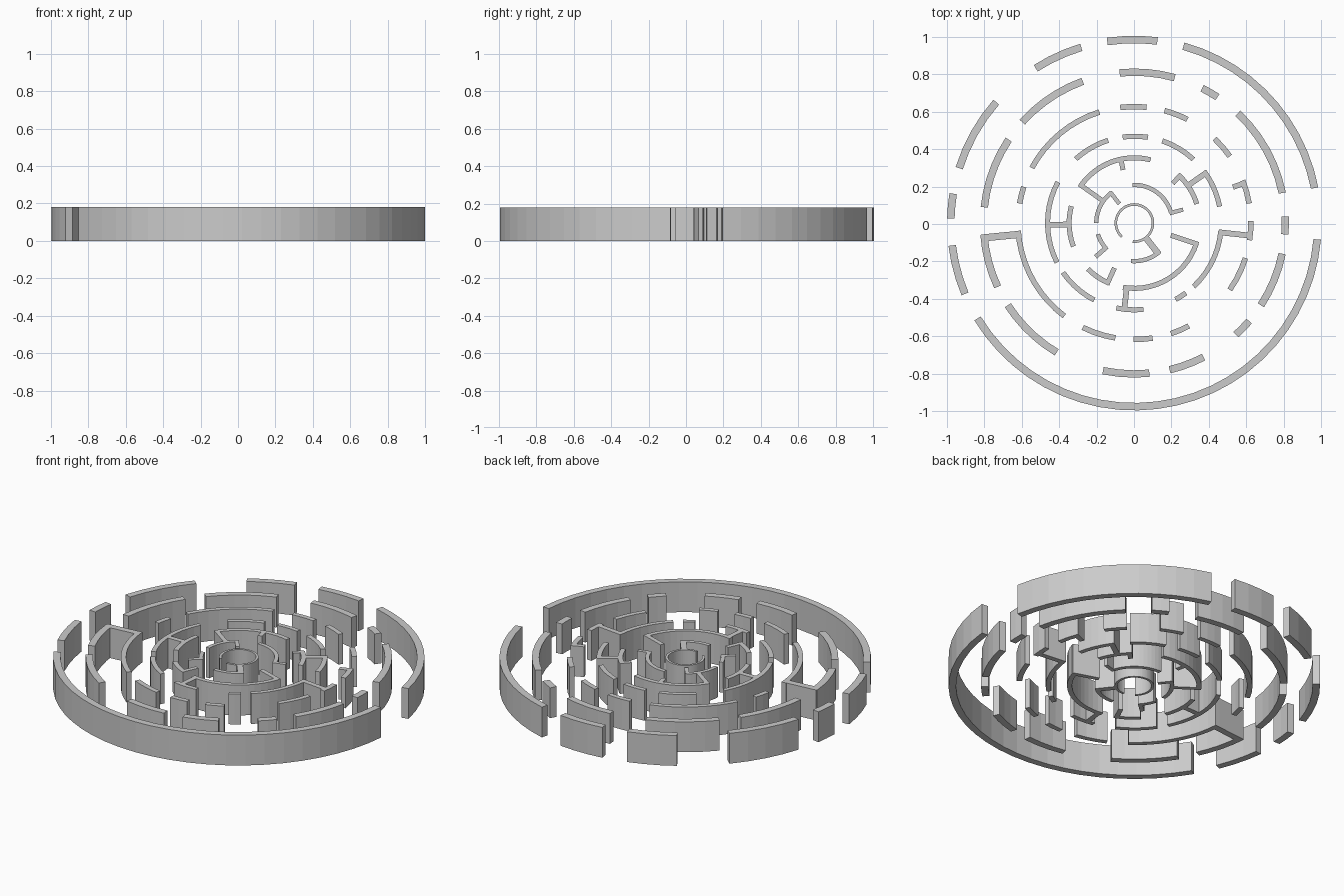
import bpy, bmesh
from math import sin, cos, radians, ceil

H = 0.18                # wall height
CX, CY = 0.002, 0.005   # centre of the rings
STEP = 6.0              # degrees per facet


def pol(r, a):
    return CX + r * cos(radians(a)), CY + r * sin(radians(a))


def strip(bm, pairs):
    """Solid wall from a run of (inner, outer) plan points."""
    cols = []
    for (i, o) in pairs:
        cols.append([bm.verts.new((p[0], p[1], z)) for p, z in ((i, 0), (o, 0), (o, H), (i, H))])
    for a, b in zip(cols, cols[1:]):
        for k in range(4):
            n = (k + 1) % 4
            bm.faces.new((a[k], b[k], b[n], a[n]))
    bm.faces.new(cols[0])
    bm.faces.new(cols[-1][::-1])


def arc(bm, r_in, r_out, a0, a1):
    n = max(1, ceil((a1 - a0) / STEP))
    strip(bm, [(pol(r_in, a0 + (a1 - a0) * k / n), pol(r_out, a0 + (a1 - a0) * k / n))
               for k in range(n + 1)])


def spoke(bm, angle, r0, r1, t):
    s, c = sin(radians(angle)) * t / 2, cos(radians(angle)) * t / 2
    pairs = []
    for r in (r0, r1):
        x, y = pol(r, angle)
        pairs.append(((x + s, y - c), (x - s, y + c)))
    strip(bm, pairs)


def finish(bm, name):
    bmesh.ops.recalc_face_normals(bm, faces=bm.faces)
    me = bpy.data.meshes.new(name)
    bm.to_mesh(me)
    bm.free()
    bpy.context.collection.objects.link(bpy.data.objects.new(name, me))


# ring walls: name, inner radius, outer radius, (start, end) angles
rings = [
    ("outer_ring_wall", 0.960, 1.000, [
        (11, 74.5), (82.8, 98.5), (106.8, 122.5), (138.8, 162.6),
        (170.8, 178.6), (187, 202.7), (211.3, 354.9)]),
    ("sixth_ring_wall", 0.786, 0.825, [
        (74.5, 95.6), (110, 138), (146.4, 174), (184.5, 205), (213, 239),
        (258, 275.7), (283.5, 297.3), (312.3, 319.5), (327, 348.3),
        (355.7, 362.5), (11.5, 46.7), (56.6, 63.3)]),
    ("fifth_ring_wall", 0.607, 0.636, [
        (84, 97), (107.5, 151.7), (161.9, 170.3), (183.8, 233), (243.7, 260.6),
        (269.5, 279), (288.3, 297.9), (325, 342.5), (351.5, 361),
        (9.7, 21.5), (35, 46.4), (62.9, 75)]),
    ("fourth_ring_wall", 0.450, 0.477, [
        (81, 97.8), (107.6, 132.5), (151.8, 207), (214.7, 242.5), (258, 276),
        (298.3, 306.4), (313, 355), (11, 36.5), (47.2, 71.2)]),
    ("third_ring_wall", 0.335, 0.362, [
        (75.6, 145.5), (165, 201), (224.5, 247), (260, 342), (17, 47)]),
    ("second_ring_wall", 0.192, 0.215, [
        (16, 93), (127, 180), (197, 222), (265, 311)]),
    ("centre_ring_wall", 0.092, 0.106, [(-95, 228)]),
]
for name, ri, ro, spans in rings:
    bm = bmesh.new()
    for a0, a1 in spans:
        arc(bm, ri, ro, a0, a1)
    finish(bm, name)

# radial walls and stubs: angle, inner radius, outer radius, thickness
spokes = [
    (185.6, 0.61, 0.82, 0.038), (-6.2, 0.452, 0.63, 0.03), (20, 0.56, 0.63, 0.028),
    (181.2, 0.34, 0.475, 0.03), (263.3, 0.34, 0.47, 0.03), (35, 0.34, 0.475, 0.03),
    (46, 0.295, 0.36, 0.026), (102, 0.29, 0.355, 0.026), (144.8, 0.195, 0.36, 0.025),
    (246, 0.262, 0.36, 0.026), (-18.5, 0.205, 0.36, 0.026), (15.5, 0.195, 0.27, 0.022),
    (128, 0.13, 0.21, 0.022), (221, 0.195, 0.275, 0.024), (308, 0.097, 0.213, 0.034),
]
for a, r0, r1, t in spokes:
    bm = bmesh.new()
    spoke(bm, a, r0, r1, t)
    finish(bm, "radial_wall")
